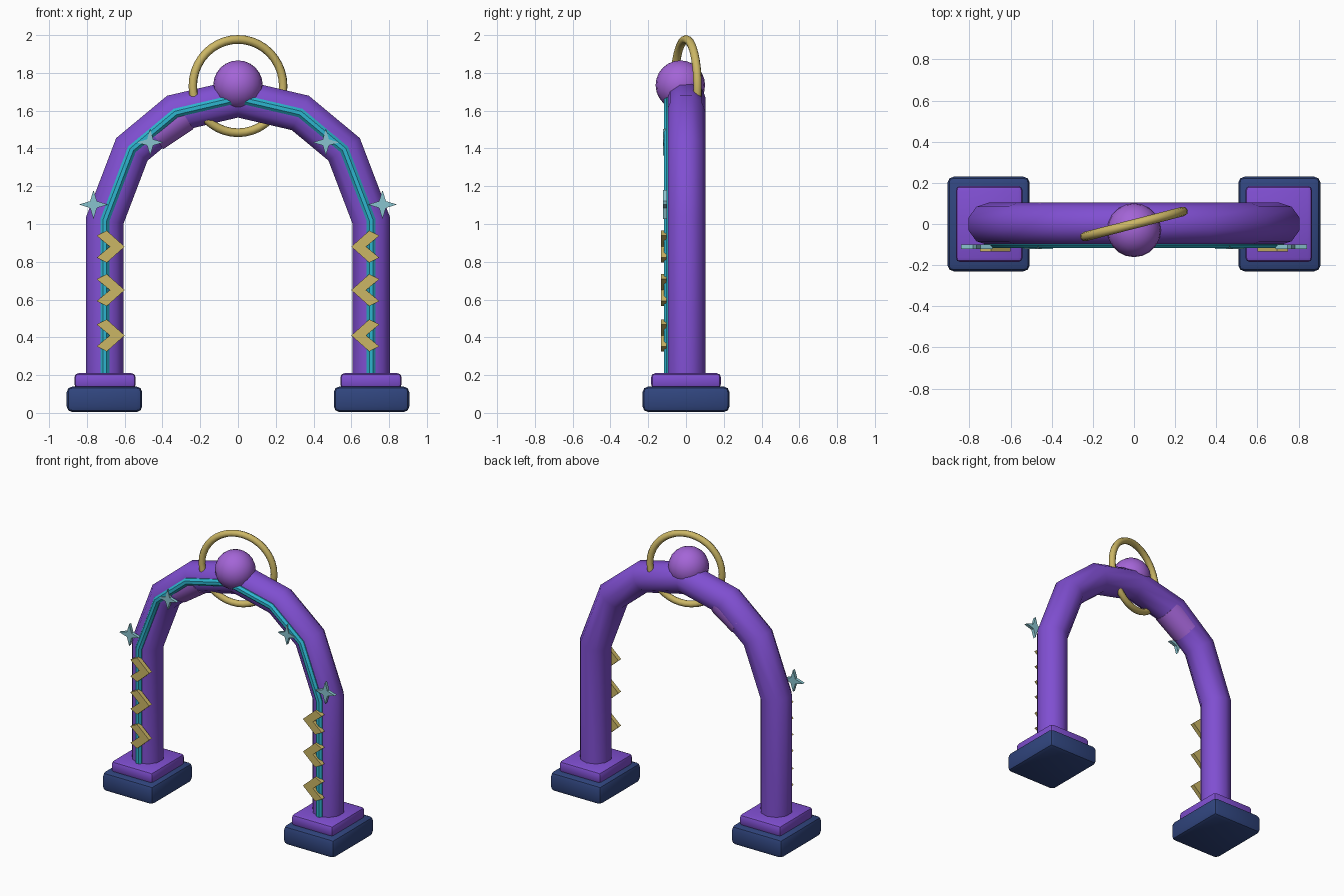
import bpy, bmesh, math
from mathutils import Vector, Matrix

if "Cube" in bpy.data.objects:
    bpy.data.objects.remove(bpy.data.objects["Cube"])


def mat(name, rgb):
    m = bpy.data.materials.new(name)
    m.diffuse_color = (*rgb, 1)
    m.use_nodes = True
    m.node_tree.nodes["Principled BSDF"].inputs["Base Color"].default_value = m.diffuse_color
    return m


PURPLE = mat("purple", (0.215, 0.078, 0.64))
NAVY = mat("navy", (0.03, 0.06, 0.21))
TEAL = mat("teal", (0.026, 0.46, 0.62))
GOLD = mat("gold", (0.60, 0.47, 0.13))
PALE = mat("pale_teal", (0.25, 0.55, 0.62))
ORCHID = mat("orchid", (0.37, 0.13, 0.68))


def finish(name, bm, material, smooth=None):
    bmesh.ops.recalc_face_normals(bm, faces=bm.faces)
    me = bpy.data.meshes.new(name)
    bm.to_mesh(me)
    bm.free()
    me.materials.append(material)
    ob = bpy.data.objects.new(name, me)
    bpy.context.collection.objects.link(ob)
    if smooth:
        bpy.ops.object.select_all(action='DESELECT')
        ob.select_set(True)
        bpy.context.view_layer.objects.active = ob
        bpy.ops.object.shade_smooth_by_angle(angle=math.radians(smooth))
    return ob


def tube(name, path, radius, y, sides, material):
    """Sweep a round section along an x-z path with mitred corners."""
    bm = bmesh.new()
    pts = [Vector(p) for p in path]
    rings = []
    for i, p in enumerate(pts):
        a = (p - pts[i - 1]).normalized() if i else None
        b = (pts[i + 1] - p).normalized() if i < len(pts) - 1 else None
        a, b = a or b, b or a
        t = (a + b).normalized()
        n = Vector((-t.y, t.x)) / t.dot(a)
        ring = []
        for k in range(sides):
            ang = math.tau * (k + 0.5) / sides
            q = p + n * radius * math.cos(ang)
            ring.append(bm.verts.new((q.x, y + radius * math.sin(ang), q.y)))
        rings.append(ring)
    for r, s in zip(rings, rings[1:]):
        for k in range(sides):
            j = (k + 1) % sides
            bm.faces.new((r[k], r[j], s[j], s[k]))
    bm.faces.new(rings[0])
    bm.faces.new(rings[-1])
    return finish(name, bm, material, 40)


def block(name, centre, size, bevel, material):
    bm = bmesh.new()
    bmesh.ops.create_cube(bm, size=1, matrix=Matrix.Translation(centre) @ Matrix.Diagonal((*size, 1)))
    bmesh.ops.bevel(bm, geom=bm.edges[:], offset=bevel, segments=2, profile=0.5, affect='EDGES')
    return finish(name, bm, material, 30)


def plate(name, outline, y0, y1, material):
    """Extrude an x-z outline from y0 to y1."""
    bm = bmesh.new()
    f = bm.faces.new([bm.verts.new((x, y0, z)) for x, z in outline])
    ext = bmesh.ops.extrude_face_region(bm, geom=[f])['geom']
    bmesh.ops.translate(bm, vec=(0, y1 - y0, 0), verts=[v for v in ext if isinstance(v, bmesh.types.BMVert)])
    return finish(name, bm, material)


# arch and front trim share one centre line
half = [(0.705, 0.18), (0.705, 1.02), (0.562, 1.395), (0.33, 1.588)]
path = half + [(0, 1.665)] + [(-x, z) for x, z in reversed(half)]
tube("arch", path, 0.104, 0, 10, PURPLE)
tube("front_trim", path, 0.026, -0.093, 8, TEAL)

# lighter patch under the left shoulder
tube("shoulder_patch", [(-0.45, 1.478), (-0.29, 1.585)], 0.102, 0, 12, ORCHID)

for side, s in (("left", -1), ("right", 1)):
    # feet
    block(side + "_foot", (s * 0.707, 0, 0.072), (0.4, 0.46, 0.135), 0.03, NAVY)
    block(side + "_foot_cap", (s * 0.704, 0, 0.17), (0.325, 0.37, 0.08), 0.022, PURPLE)
    # chevrons pointing inward
    for i, z in enumerate((0.41, 0.65, 0.88)):
        shape = [(0.60, 0), (0.695, 0.085), (0.748, 0.058), (0.678, 0),
                 (0.748, -0.058), (0.695, -0.085)]
        plate(f"{side}_chevron_{i}", [(s * x, z + dz) for x, dz in shape], -0.133, -0.103, GOLD)
    # four pointed stars
    for i, (x, z, r) in enumerate(((0.765, 1.103, 0.077), (0.465, 1.432, 0.07))):
        star = []
        for k in range(8):
            rad = r if k % 2 == 0 else r * 0.33
            a = math.tau * k / 8
            star.append((s * x + rad * math.cos(a), z + rad * math.sin(a)))
        plate(f"{side}_star_{i}", star, -0.122, -0.1, PALE)

# orb at the crown
bm = bmesh.new()
bmesh.ops.create_uvsphere(bm, u_segments=20, v_segments=12, radius=0.131,
                          matrix=Matrix.Translation((0, -0.03, 1.735)))
finish("crown_orb", bm, ORCHID, 40)

# tilted halo ring
bpy.ops.mesh.primitive_torus_add(major_radius=0.247, minor_radius=0.023, major_segments=40,
                                 minor_segments=8, location=(0, 0, 1.73),
                                 rotation=(math.pi / 2, 0, 0.25))
ring = bpy.context.object
ring.name = "halo_ring"
ring.data.materials.append(GOLD)
bpy.ops.object.shade_smooth_by_angle(angle=math.radians(50))
